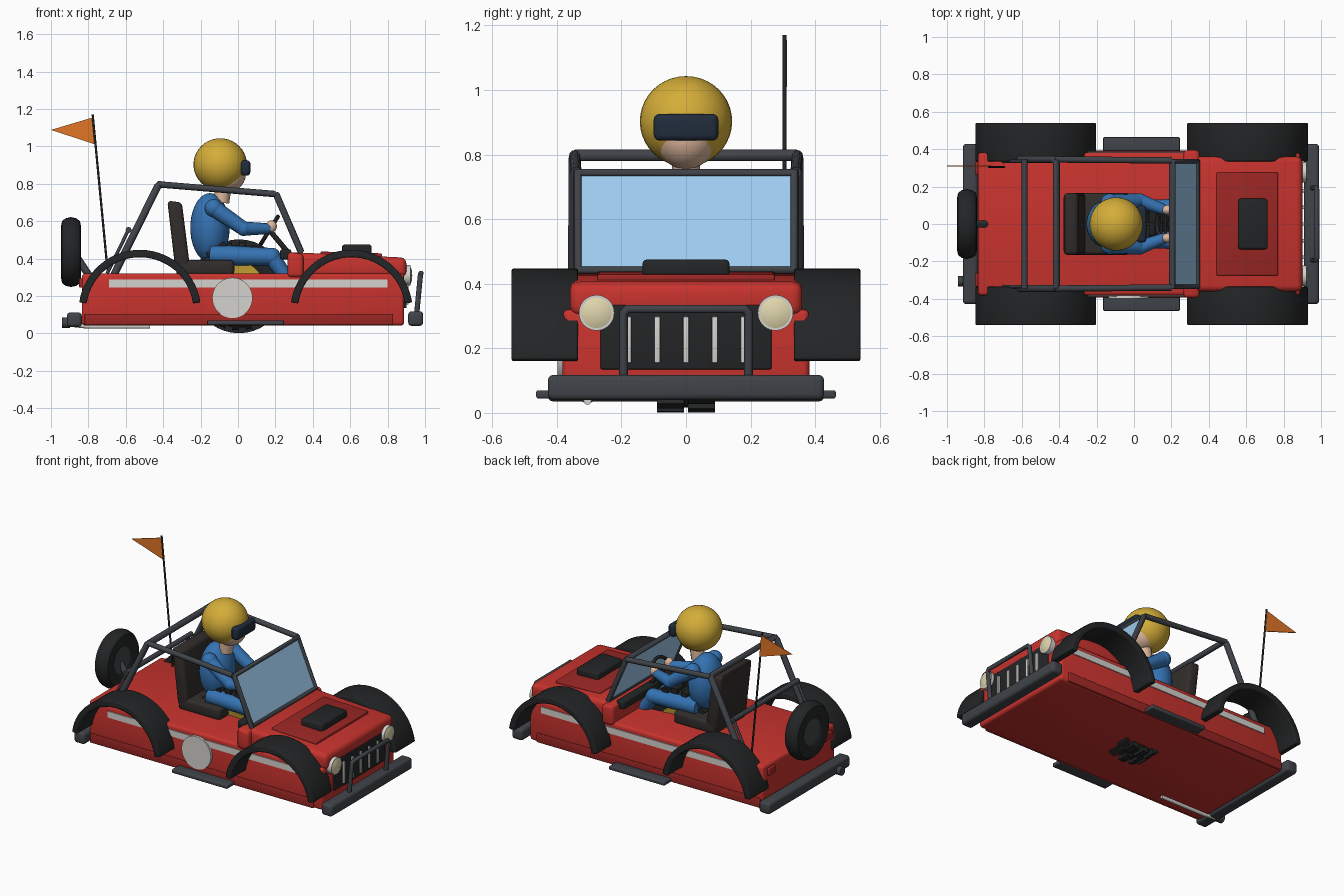
import bpy, bmesh
from math import sin, cos, pi, radians
from mathutils import Matrix, Vector

if "Cube" in bpy.data.objects:
    bpy.data.objects.remove(bpy.data.objects["Cube"])


def material(name, r, g, b):
    m = bpy.data.materials.new(name)
    m.diffuse_color = (r, g, b, 1)
    m.use_nodes = True
    m.node_tree.nodes["Principled BSDF"].inputs["Base Color"].default_value = m.diffuse_color
    return m


RED = material("red_paint", .58, .033, .027)
DARKRED = material("dark_red", .33, .02, .018)
BLACK = material("rubber", .017, .018, .019)
STEEL = material("dark_steel", .05, .056, .065)
WHITE = material("pale_grey", .66, .65, .62)
CREAM = material("lamp_cream", .75, .68, .42)
GLASS = material("glass", .34, .6, .86)
BLUE = material("blue_suit", .035, .17, .45)
YELLOW = material("yellow", .66, .42, .04)
SKIN = material("skin", .72, .47, .33)
SEAT = material("seat_brown", .03, .026, .024)
ORANGE = material("orange", .75, .18, .02)
VISOR = material("visor", .015, .025, .045)


def shade(ob):
    bpy.ops.object.select_all(action='DESELECT')
    ob.select_set(True)
    bpy.context.view_layer.objects.active = ob
    bpy.ops.object.shade_smooth_by_angle(angle=radians(35))


def finish(bm, name, mat):
    bmesh.ops.recalc_face_normals(bm, faces=bm.faces)
    me = bpy.data.meshes.new(name)
    bm.to_mesh(me)
    bm.free()
    ob = bpy.data.objects.new(name, me)
    bpy.context.collection.objects.link(ob)
    me.materials.append(mat)
    shade(ob)
    return ob


def prism(name, pts, y0, y1, mat, bevel=0):
    """Side profile (x, z) extruded across y, sharp edges rounded."""
    bm = bmesh.new()
    f = bm.faces.new([bm.verts.new((x, y0, z)) for x, z in pts])
    ext = bmesh.ops.extrude_face_region(bm, geom=[f])
    bmesh.ops.translate(bm, vec=(0, y1 - y0, 0),
                        verts=[v for v in ext['geom'] if isinstance(v, bmesh.types.BMVert)])
    bmesh.ops.recalc_face_normals(bm, faces=bm.faces)
    if bevel:
        edges = [e for e in bm.edges if e.calc_face_angle(0) > .4]
        bmesh.ops.bevel(bm, geom=edges, offset=bevel, segments=3, profile=.5, affect='EDGES')
    return finish(bm, name, mat)


def box(name, x0, x1, y0, y1, z0, z1, mat, bevel=0):
    return prism(name, [(x0, z0), (x1, z0), (x1, z1), (x0, z1)], y0, y1, mat, bevel)


def ball(name, c, r, mat):
    bm = bmesh.new()
    bmesh.ops.create_uvsphere(bm, u_segments=32, v_segments=20, radius=1,
                              matrix=Matrix.Translation(c) @ Matrix.Diagonal((*r, 1)))
    return finish(bm, name, mat)


def tube(name, pts, r, mat, radii=None, cyclic=False):
    cu = bpy.data.curves.new(name, 'CURVE')
    cu.dimensions = '3D'
    cu.bevel_depth, cu.bevel_resolution, cu.use_fill_caps = r, 4, True
    s = cu.splines.new('POLY')
    s.points.add(len(pts) - 1)
    for i, p in enumerate(pts):
        s.points[i].co = (*p, 1)
        s.points[i].radius = radii[i] if radii else 1
    s.use_cyclic_u = cyclic
    ob = bpy.data.objects.new(name, cu)
    bpy.context.collection.objects.link(ob)
    cu.materials.append(mat)
    bpy.ops.object.select_all(action='DESELECT')
    ob.select_set(True)
    bpy.context.view_layer.objects.active = ob
    bpy.ops.object.convert(target='MESH')
    shade(bpy.context.object)


def lathe(name, prof, c, axis, mat, steps=40):
    """Revolve (radius, offset) points about the x or y axis through c."""
    bm = bmesh.new()
    vs = [bm.verts.new((a, 0, r) if axis == 'x' else (0, a, r)) for r, a in prof]
    es = [bm.edges.new((vs[i], vs[i + 1])) for i in range(len(vs) - 1)]
    bmesh.ops.spin(bm, geom=vs + es, cent=(0, 0, 0), axis=(1, 0, 0) if axis == 'x' else (0, 1, 0),
                   angle=2 * pi, steps=steps)
    bmesh.ops.remove_doubles(bm, verts=bm.verts, dist=1e-5)
    bmesh.ops.translate(bm, verts=bm.verts, vec=c)
    return finish(bm, name, mat)


def disc(name, c, r, half, axis, mat):
    return lathe(name, [(0, -half), (r, -half), (r, half), (0, half)], c, axis, mat)


# body tub, hood and cowl
box("body_tub", -.835, .888, -.382, .382, .042, .32, RED, .018)
prism("hood", [(.27, .3), (.9, .3), (.9, .405), (.27, .435)], -.36, .36, RED, .03)
prism("cowl", [(.265, .3), (.35, .3), (.35, .425), (.265, .435)], -.395, .395, RED, .02)
prism("hood_panel", [(.44, .4), (.77, .4), (.77, .428), (.44, .438)], -.275, .275, DARKRED, .006)
box("hood_scoop", .555, .715, -.135, .135, .41, .475, BLACK, .014)
box("dashboard", .225, .285, -.33, .33, .395, .45, BLACK, .012)

# grille
box("grille_panel", .87, .902, -.265, .265, .135, .335, BLACK, .005)
for i in range(-2, 3):
    box("grille_bar", .895, .912, i * .089 - .009, i * .089 + .009, .155, .298, WHITE, .003)

# bumpers, bull bar
box("front_bumper", .91, .99, -.428, .428, .04, .118, STEEL, .018)
box("rear_bumper", -.915, -.835, -.428, .428, .035, .112, STEEL, .018)
tube("bull_bar", [(.955, -.193, .1), (.975, -.193, .31), (.978, -.18, .322),
                  (.978, .18, .322), (.975, .193, .31), (.955, .193, .1)], .014, STEEL)

# parts mirrored on both sides
for s in (-1, 1):
    lo, hi = sorted((s * .335, s * .54))
    for cx, nm in ((-.525, "rear_fender"), (.607, "front_fender")):
        ang = [radians(8 + 164 * i / 28) for i in range(29)]
        arc = [(cx + .327 * cos(a), .12 + .327 * sin(a)) for a in ang]
        arc += [(cx + .287 * cos(a), .12 + .287 * sin(a)) for a in reversed(ang)]
        prism(nm, arc, lo, hi, BLACK, .006)
    lo, hi = sorted((s * .37, s * .392))
    box("sill", -.82, .83, lo, hi, .045, .105, DARKRED, .005)
    lo, hi = sorted((s * .375, s * .388))
    box("side_stripe", -.69, .8, lo, hi, .245, .287, WHITE)
    lo, hi = sorted((s * .38, s * .464))
    box("side_step", -.165, .245, lo, hi, .045, .07, STEEL, .006)
    disc("headlight_rim", (.9, s * .277, .31), .055, .022, 'x', WHITE)
    lathe("headlight_lens", [(.047, 0), (.047, .022), (.03, .029), (0, .032)],
          (.9, s * .277, .31), 'x', CREAM)
    box("tail_light", -.85, -.83, s * .3 - .035, s * .3 + .035, .245, .295, DARKRED, .006)
    # roll cage side rail and brace
    tube("cage_rail", [(-.425, s * .345, .797), (.2, s * .34, .745)], .017, STEEL)
    tube("cage_strut", [(-.585, s * .335, .555), (-.70, s * .335, .32)], .009, STEEL)
disc("number_disc", (-.03, -.389, .19), .108, .009, 'y', WHITE)

# roll hoop, crossbar, windscreen
tube("roll_hoop", [(-.665, -.345, .31), (-.43, -.345, .785), (-.415, -.335, .798),
                   (-.415, .335, .798), (-.43, .345, .785), (-.665, .345, .31)], .02, STEEL)
tube("cage_crossbar", [(-.585, -.345, .553), (-.585, .345, .553)], .016, STEEL)
tube("windscreen_frame", [(.335, -.335, .44), (.205, -.335, .742),
                          (.205, .335, .742), (.335, .335, .44)], .018, STEEL, cyclic=True)
prism("windscreen_glass", [(.325, .44), (.34, .44), (.21, .742), (.196, .742)], -.33, .33, GLASS)

# spare wheel at the back
lathe("spare_tyre", [(.07, -.03), (.1, -.045), (.14, -.053), (.165, -.048), (.18, -.03), (.187, 0),
                     (.18, .03), (.165, .048), (.14, .053), (.1, .045), (.07, .03), (.07, -.03)],
      (-.893, 0, .435), 'x', BLACK)
disc("spare_hub", (-.893, 0, .435), .085, .038, 'x', STEEL)
tube("spare_bracket", [(-.87, 0, .42), (-.79, 0, .3)], .02, STEEL)

# exhaust
tube("exhaust_pipe", [(-.92, -.305, .05), (-.8, -.305, .037), (-.47, -.305, .037)], .012, WHITE)
disc("exhaust_tip", (-.92, -.305, .058), .028, .022, 'x', STEEL)

# whip flag
tube("flag_pole", [(-.695, .305, .31), (-.777, .305, 1.17)], .006, BLACK)
prism("flag", [(-.762, 1.01), (-.775, 1.155), (-1.0, 1.088)], .307, .313, ORANGE)

# knobbly tyre under the driver
W = Vector((.005, 0, .252))
lathe("centre_tyre", [(.12, -.07), (.16, -.085), (.21, -.085), (.235, -.06), (.235, .06),
                      (.21, .085), (.16, .085), (.12, .07), (.12, -.07)], W, 'y', BLACK)
lathe("centre_rim", [(0, -.06), (.1, -.075), (.13, -.085), (.13, .085), (.1, .075), (0, .06)],
      W, 'y', YELLOW)
bm = bmesh.new()
for i in range(20):
    for s in (-1, 1):
        rot = Matrix.Rotation(2 * pi * (i + .25 * s) / 20, 4, 'Y')
        bmesh.ops.create_cube(bm, size=1, matrix=Matrix.Translation(W) @ rot @
                              Matrix.Translation((0, s * .048, .234)) @ Matrix.Diagonal((.042, .085, .032, 1)))
finish(bm, "tyre_knobs", BLACK)

# seat
box("seat_base", -.33, -.02, -.165, .165, .31, .392, SEAT, .02)
prism("seat_back", [(-.335, .34), (-.255, .34), (-.3, .7), (-.378, .71)], -.165, .165, SEAT, .02)

# driver
ball("torso", (-.15, 0, .565), (.105, .125, .185), BLUE)
tube("neck", [(-.09, 0, .7), (-.075, 0, .8)], .043, SKIN)
ball("face", (-.058, 0, .853), (.1, .095, .098), SKIN)
ball("helmet", (-.095, 0, .903), (.143, .143, .14), YELLOW)
box("visor", .015, .066, -.1, .1, .843, .926, VISOR, .018)
for s in (-1, 1):
    sh, el, wr = (-.13, s * .115, .67), (.03, s * .125, .56), (.165, s * .075, .56)
    tube("upper_arm", [sh, el], .045, BLUE, [1, .85])
    ball("shoulder", sh, (.048,) * 3, BLUE)
    ball("elbow", el, (.039,) * 3, BLUE)
    tube("forearm", [el, wr], .038, BLUE, [1, .75])
    ball("hand", (.178, s * .075, .572), (.03, .026, .032), SKIN)
    hip, knee, foot = (-.15, s * .075, .42), (.18, s * .085, .41), (.25, s * .085, .31)
    tube("thigh", [hip, knee], .055, BLUE, [1, .85])
    ball("knee", knee, (.048,) * 3, BLUE)
    tube("shin", [knee, foot], .045, BLUE, [1, .85])

# steering wheel
c, u = Vector((.168, 0, .552)), Vector((.53, 0, .85))
ring = [c + .085 * (u * cos(a) + Vector((0, sin(a), 0))) for a in (2 * pi * i / 32 for i in range(32))]
tube("steering_wheel", ring, .011, BLACK, cyclic=True)
tube("steering_spokes", [ring[8], c, ring[24]], .008, BLACK)
tube("steering_column", [c, (.27, 0, .43)], .014, BLACK)
